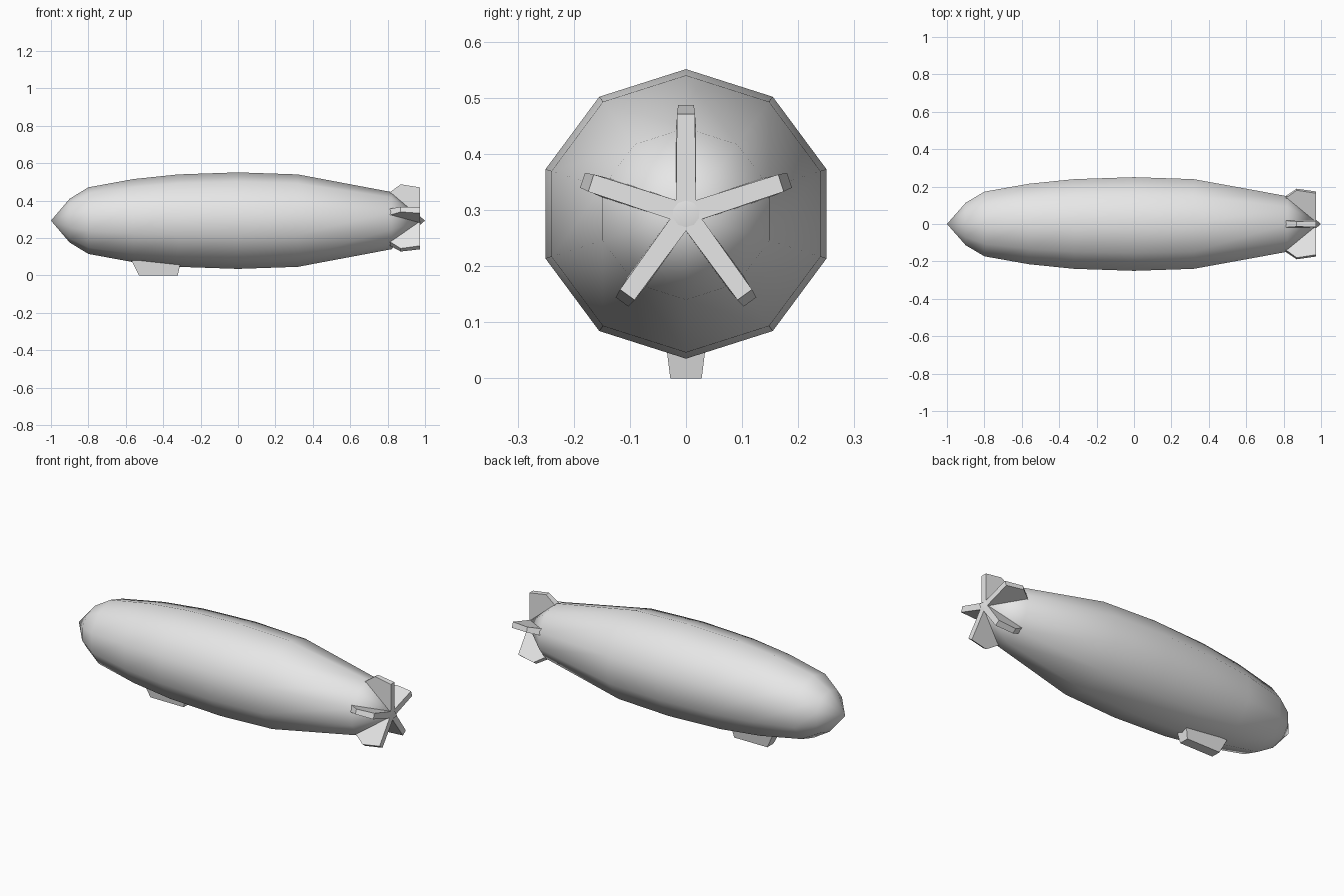
import bpy, bmesh, math
from mathutils import Matrix

if "Cube" in bpy.data.objects:
    bpy.data.objects.remove(bpy.data.objects["Cube"])

CZ = 0.293  # height of the hull axis

grey = bpy.data.materials.new("light_grey")
grey.diffuse_color = (0.8, 0.8, 0.8, 1)
grey.use_nodes = True
grey.node_tree.nodes["Principled BSDF"].inputs["Base Color"].default_value = grey.diffuse_color


def finish(name, bm, angle=50):
    bmesh.ops.recalc_face_normals(bm, faces=bm.faces)
    me = bpy.data.meshes.new(name)
    bm.to_mesh(me)
    bm.free()
    ob = bpy.data.objects.new(name, me)
    bpy.context.collection.objects.link(ob)
    me.materials.append(grey)
    bpy.ops.object.select_all(action='DESELECT')
    ob.select_set(True)
    bpy.context.view_layer.objects.active = ob
    bpy.ops.object.shade_smooth_by_angle(angle=math.radians(angle))
    return ob


def loft(bm, rings):
    # skin a list of equal-length vertex rings
    for a, b in zip(rings, rings[1:]):
        n = len(a)
        for i in range(n):
            j = (i + 1) % n
            bm.faces.new((a[i], a[j], b[j], b[i]))


# Ten-sided hull: profile of (x, radius), pointed at both ends
profile = [(-0.9, 0.117), (-0.8, 0.178), (-0.56, 0.222), (-0.32, 0.247),
           (0, 0.258), (0.32, 0.247), (0.82, 0.153)]
bm = bmesh.new()
rings = []
for x, r in profile:
    rings.append([bm.verts.new((x, 1.02 * r * math.sin(k * math.tau / 10),
                                CZ + r * math.cos(k * math.tau / 10)))
                  for k in range(10)])
loft(bm, rings)
for tip_x, ring in ((-1, rings[0]), (1, rings[-1])):
    tip = bm.verts.new((tip_x, 0, CZ))
    for k in range(10):
        bm.faces.new((tip, ring[k], ring[(k + 1) % 10]))
finish("hull", bm)

# Five tail fins: outline of (x, distance from axis, half thickness)
outline = [(0.812, 0.0, 0.018), (0.812, 0.152, 0.018), (0.87, 0.194, 0.014),
           (0.972, 0.178, 0.016), (0.972, 0.0, 0.018)]
for k in range(5):
    bm = bmesh.new()
    sides = [[bm.verts.new((x, s * t, d)) for x, d, t in outline] for s in (-1, 1)]
    loft(bm, sides)
    for side in sides:
        bm.faces.new(side)
    bm.transform(Matrix.Translation((0, 0, CZ)) @ Matrix.Rotation(k * math.tau / 5, 4, 'X'))
    finish("tail_fin_%d" % (k + 1), bm, 40)

# Gondola: tapered box under the hull
bm = bmesh.new()
levels = []
for x0, x1, w, z in ((-0.53, -0.322, 0.028, 0), (-0.57, -0.305, 0.038, 0.08)):
    levels.append([bm.verts.new(p) for p in
                   ((x0, -w, z), (x1, -w, z), (x1, w, z), (x0, w, z))])
loft(bm, levels)
for level in levels:
    bm.faces.new(level)
finish("gondola", bm, 40)
